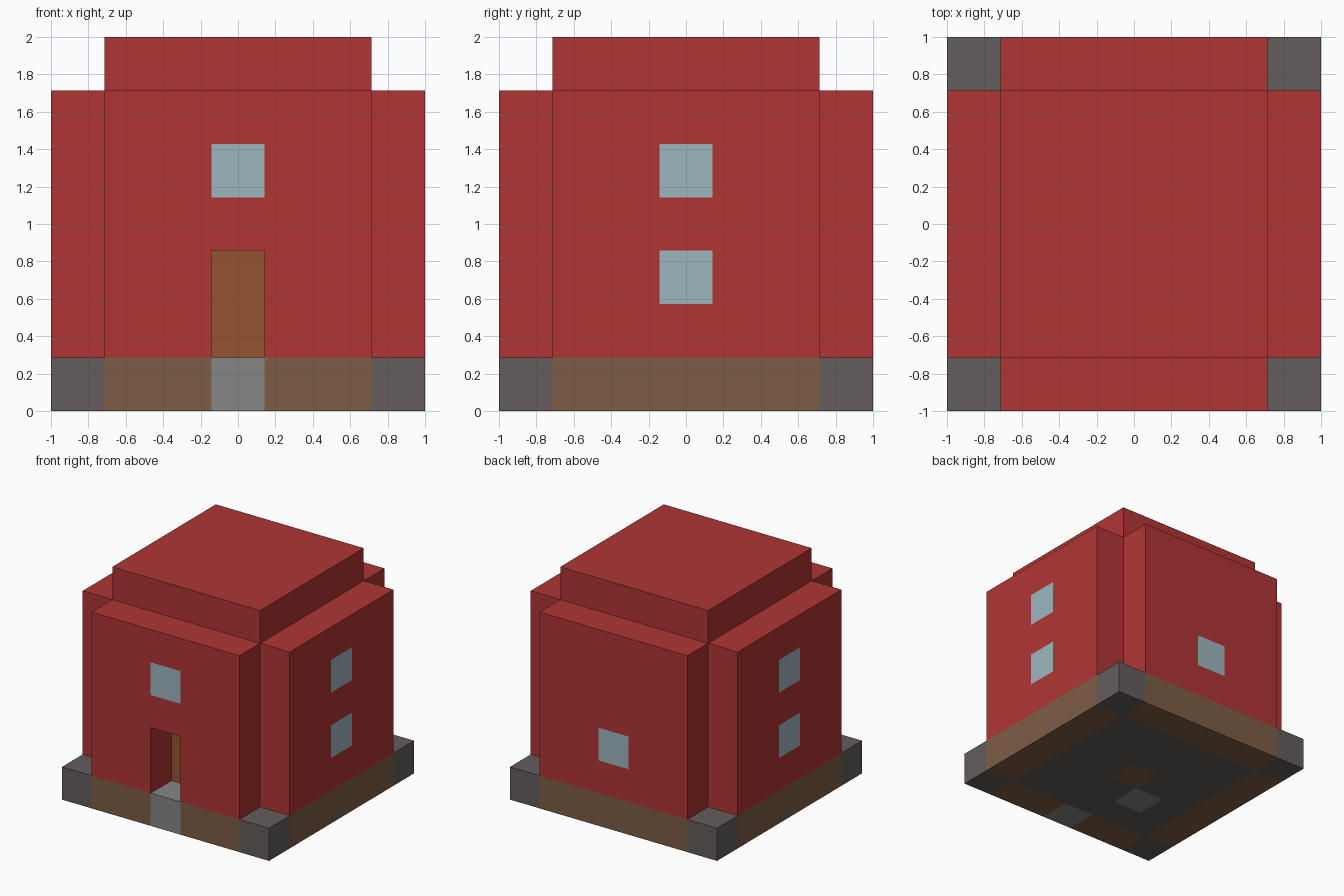
import bpy
import bmesh
from itertools import product
from mathutils import Vector

default = bpy.data.objects.get("Cube")
if default:
    bpy.data.objects.remove(default, do_unlink=True)

N = 7              # blocks along each side
S = 2 / N          # block size
MID = N // 2
LAST = N - 1


def to_linear(c):
    c /= 255
    return c / 12.92 if c <= 0.04045 else ((c + 0.055) / 1.055) ** 2.4


def make_material(name, rgb):
    mat = bpy.data.materials.new(name)
    color = [to_linear(c) for c in rgb] + [1.0]
    mat.use_nodes = True
    mat.diffuse_color = color
    mat.node_tree.nodes["Principled BSDF"].inputs["Base Color"].default_value = color
    return mat


MATS = {
    "red_wall": make_material("red_wall", (176, 53, 53)),
    "pale_glass": make_material("pale_glass", (158, 182, 192)),
    "door_wood": make_material("door_wood", (150, 84, 50)),
    "earth_brown": make_material("earth_brown", (125, 93, 69)),
    "step_grey": make_material("step_grey", (134, 134, 134)),
    "dark_stone": make_material("dark_stone", (100, 92, 92)),
}
NAMES = list(MATS)


def blocks(xs, ys, zs, rule):
    """Map each block in the ranges to a colour name; None leaves a gap."""
    cells = {}
    for cell in product(xs, ys, zs):
        color = rule(*cell)
        if color:
            cells[cell] = color
    return cells


def foundation_rule(x, y, z):
    if (x, y) in ((MID, 0), (MID - 1, 2)):
        return "step_grey"
    edge_x, edge_y = x in (0, LAST), y in (0, LAST)
    if edge_x != edge_y or (x, y) == (MID, MID):
        return "earth_brown"
    return "dark_stone"


def front_rule(x, y, z):
    if x == MID and z <= 2:
        return None                       # open doorway
    return "pale_glass" if x == MID and z == 4 else "red_wall"


def back_rule(x, y, z):
    return "pale_glass" if x == MID and z == 2 else "red_wall"


def side_rule(x, y, z):
    return "pale_glass" if y == MID and z in (2, 4) else "red_wall"


def is_door(x, y, z):
    return x == MID and y == 1 and z <= 2


full, inner = range(N), range(1, LAST)
parts = {
    "foundation": blocks(full, full, [0], foundation_rule),
    "front_wall": blocks(inner, [0], inner, front_rule),
    "back_wall": blocks(inner, [LAST], inner, back_rule),
    "left_wall": blocks([LAST], inner, inner, side_rule),
    "right_wall": blocks([0], inner, inner, side_rule),
    "core_and_roof": blocks(inner, inner, range(1, N),
                            lambda *c: None if is_door(*c) else "red_wall"),
    "door": blocks([MID], [1], [1, 2], lambda *c: "door_wood"),
}
occupied = {cell for cells in parts.values() for cell in cells}


def build(name, cells):
    """Skin the exposed sides of the blocks and merge flat areas of one colour."""
    bm = bmesh.new()
    for cell, color in cells.items():
        center = (Vector(cell) + Vector((0.5, 0.5, 0.5))) * S - Vector((1, 1, 0))
        for axis, sign in product(range(3), (-1, 1)):
            n = Vector((0, 0, 0))
            n[axis] = sign
            if tuple(int(c + d) for c, d in zip(cell, n)) in occupied:
                continue
            u = Vector((0, 0, 0))
            u[(axis + 1) % 3] = 1
            v = n.cross(u)
            corners = (-u - v, u - v, u + v, v - u)
            face = bm.faces.new([bm.verts.new(center + (n + c) * S / 2)
                                 for c in corners])
            face.material_index = NAMES.index(color)
    bmesh.ops.remove_doubles(bm, verts=bm.verts, dist=S / 100)
    bmesh.ops.dissolve_limit(bm, angle_limit=0.01, verts=bm.verts,
                             edges=bm.edges, delimit={'MATERIAL'})
    mesh = bpy.data.meshes.new(name)
    bm.to_mesh(mesh)
    bm.free()
    for mat in MATS.values():
        mesh.materials.append(mat)
    bpy.context.collection.objects.link(bpy.data.objects.new(name, mesh))


for part_name, part_cells in parts.items():
    build(part_name, part_cells)
